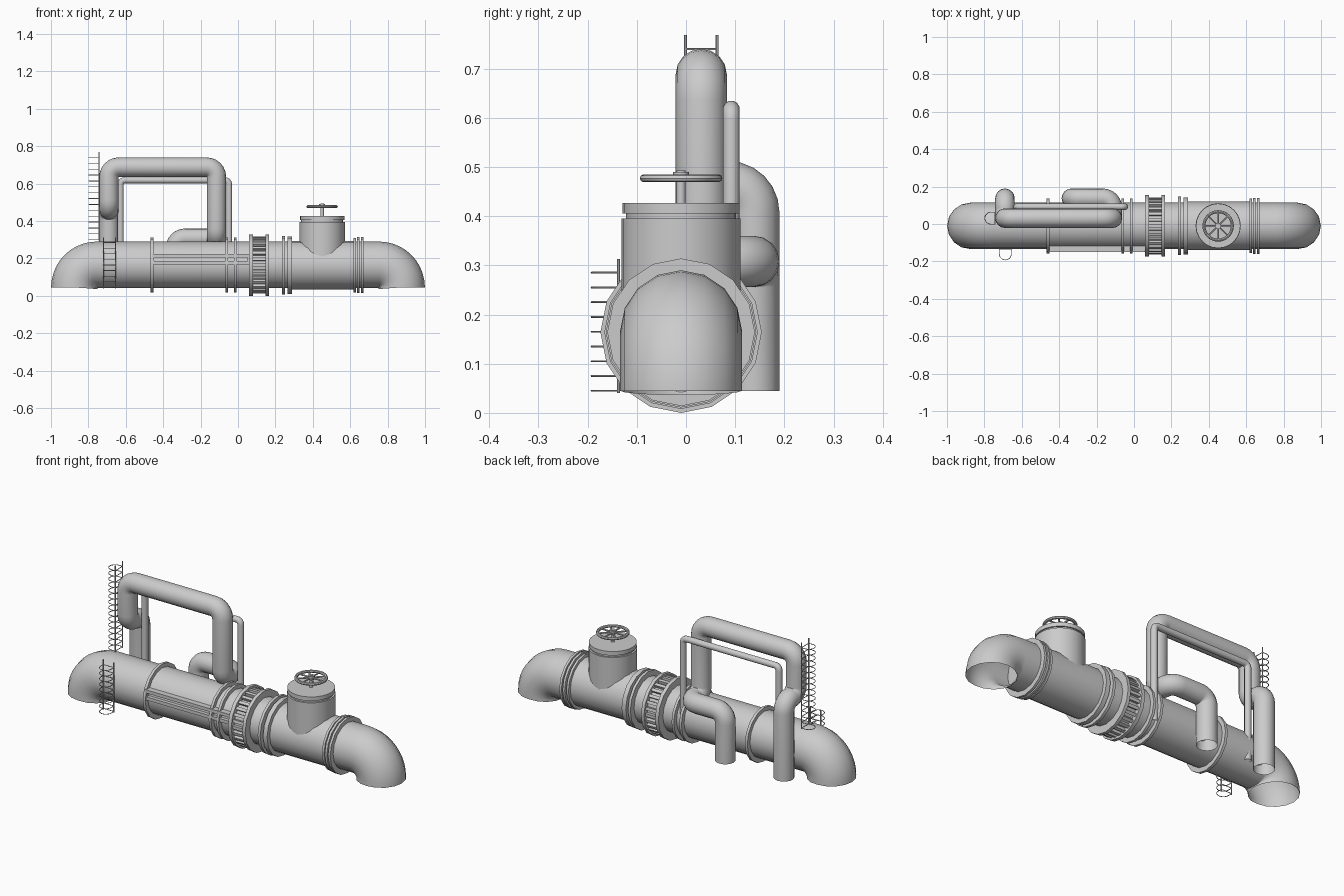
import bpy, bmesh, math
from mathutils import Vector, Matrix

if "Cube" in bpy.data.objects:
    bpy.data.objects.remove(bpy.data.objects["Cube"])

CY, CZ = -0.01, 0.164   # main pipe axis


def finish(name, bm, smooth=True):
    bmesh.ops.recalc_face_normals(bm, faces=bm.faces)
    me = bpy.data.meshes.new(name)
    bm.to_mesh(me)
    bm.free()
    ob = bpy.data.objects.new(name, me)
    bpy.context.collection.objects.link(ob)
    if smooth:
        bpy.ops.object.select_all(action='DESELECT')
        ob.select_set(True)
        bpy.context.view_layer.objects.active = ob
        bpy.ops.object.shade_smooth_by_angle(angle=math.radians(35))
    return ob


def rounded(points, r, steps=6):
    """Replace inner corners of a right-angled path by arcs."""
    p = [Vector(q) for q in points]
    out = [p[0]]
    for a, b, c in zip(p, p[1:], p[2:]):
        u, v = (a - b).normalized(), (c - b).normalized()
        centre = b + (u + v) * r
        for i in range(steps + 1):
            t = math.pi / 2 * i / steps
            out.append(centre - v * r * math.cos(t) - u * r * math.sin(t))
    out.append(p[-1])
    return [q for i, q in enumerate(out) if i == 0 or (q - out[i - 1]).length > 1e-4]


def sweep(bm, path, r, sides=16, cap=False):
    """Round tube along a path with parallel-transported rings."""
    path = [Vector(q) for q in path]
    n = len(path)
    tans = [(path[min(i + 1, n - 1)] - path[max(i - 1, 0)]).normalized() for i in range(n)]
    side = tans[0].orthogonal().normalized()
    rings = []
    for i, (q, t) in enumerate(zip(path, tans)):
        if i:
            side = tans[i - 1].rotation_difference(t) @ side
        up = t.cross(side)
        rings.append([bm.verts.new(q + r * (side * math.cos(a) + up * math.sin(a)))
                      for a in (2 * math.pi * k / sides for k in range(sides))])
    for a, b in zip(rings, rings[1:]):
        for k in range(sides):
            j = (k + 1) % sides
            bm.faces.new((a[k], a[j], b[j], b[k]))
    if cap:
        bm.faces.new(rings[0])
        bm.faces.new(rings[-1])


def tube(name, path, r, sides=16, cap=False):
    bm = bmesh.new()
    sweep(bm, path, r, sides, cap)
    return finish(name, bm)


def collar(name, x0, x1, r):
    return tube(name, [(x0, CY, CZ), (x1, CY, CZ)], r, 16, True)


def box(bm, lo, hi, rot=Matrix()):
    lo, hi = Vector(lo), Vector(hi)
    m = rot @ Matrix.Translation((lo + hi) / 2) @ Matrix.Diagonal((*(hi - lo), 1))
    bmesh.ops.create_cube(bm, size=1, matrix=m)


# Main pipe with a downturned elbow at each end
tube("main_pipe", rounded([(-0.875, CY, 0.045), (-0.875, CY, 0.166),
                           (0.875, CY, 0.166), (0.875, CY, 0.045)], 0.1205, 10), 0.124)
collar("valve_section", 0.29, 0.62, 0.130)

# Collars along the pipe
for i, (x0, x1, r) in enumerate([(-0.467, -0.452, 0.147), (-0.068, -0.054, 0.147),
                                 (-0.022, -0.008, 0.147), (0.235, 0.250, 0.156),
                                 (0.265, 0.290, 0.153), (0.617, 0.630, 0.146),
                                 (0.637, 0.650, 0.150), (0.657, 0.670, 0.150)]):
    collar(f"pipe_collar_{i + 1}", x0, x1, r)

# Ribbed coupling
collar("coupling_flange_left", 0.06, 0.08, 0.164)
collar("coupling_flange_right", 0.147, 0.165, 0.164)
collar("coupling_drum", 0.08, 0.147, 0.137)
bm = bmesh.new()
for k in range(28):
    m = Matrix.Translation((0, CY, CZ)) @ Matrix.Rotation(2 * math.pi * k / 28, 4, 'X')
    box(bm, (0.08, -0.008, 0.125), (0.147, 0.008, 0.152), m)
finish("coupling_ribs", bm, False)

# Rail frame on the front of the pipe
bm = bmesh.new()
for z in (0.176, 0.214):
    box(bm, (-0.46, -0.15, z - 0.009), (0.058, -0.115, z + 0.009))
for x in (-0.456, 0.05):
    box(bm, (x, -0.148, 0.18), (x + 0.008, -0.115, 0.21))
finish("front_rails", bm, False)

# Valve housing, neck and lid
VX = 0.45
for name, z0, z1, r in [("valve_housing", 0.17, 0.395, 0.121), ("valve_neck", 0.39, 0.41, 0.112),
                        ("valve_lid", 0.405, 0.427, 0.119), ("valve_stem", 0.42, 0.493, 0.009),
                        ("wheel_hub", 0.47, 0.49, 0.016)]:
    tube(name, [(VX, CY, z0), (VX, CY, z1)], r, 24, True)

# Handwheel: torus rim and spokes
bpy.ops.mesh.primitive_torus_add(major_segments=32, minor_segments=8, major_radius=0.076,
                                 minor_radius=0.008, location=(VX, CY, 0.477))
bpy.context.object.name = "handwheel_rim"
bpy.ops.object.shade_smooth_by_angle()
bm = bmesh.new()
for k in range(8):
    a = math.pi * k / 4
    d = Vector((math.cos(a), math.sin(a), 0))
    c = Vector((VX, CY, 0.478))
    sweep(bm, [c + d * 0.01, c + d * 0.074], 0.0045, 6)
finish("handwheel_spokes", bm)

# Large bypass pipe, one continuous run
tube("bypass_pipe", rounded([(-0.69, 0.138, 0.045), (-0.69, 0.138, 0.46), (-0.69, 0.031, 0.46),
                             (-0.69, 0.031, 0.688), (-0.115, 0.031, 0.688), (-0.115, 0.031, 0.308),
                             (-0.115, 0.138, 0.308), (-0.335, 0.138, 0.308),
                             (-0.335, 0.138, 0.045)], 0.0525), 0.052)

# Thin pipe loop behind it
tube("thin_pipe", rounded([(-0.628, 0.092, 0.09), (-0.628, 0.092, 0.618),
                           (-0.048, 0.092, 0.618), (-0.048, 0.092, 0.09)], 0.022), 0.017, 12)


def ladder(name, x, y, turn, z0, z1, rungs):
    """Two posts with half-round cage hoops; local -y is the bulging side."""
    m = Matrix.Translation((x, y, 0)) @ Matrix.Rotation(turn, 4, 'Z')
    w = 0.032
    bm = bmesh.new()
    for s in (-w, w):
        sweep(bm, [m @ Vector((s, 0, z)) for z in (z0 - 0.005, z1 + 0.028)], 0.003, 6, True)
    for i in range(rungs):
        z = z0 + (z1 - z0) * i / (rungs - 1)
        arc = [(w * math.cos(t), -0.023 - w * math.sin(t), z)
               for t in (math.pi * k / 10 for k in range(11))]
        sweep(bm, [m @ Vector(p) for p in [(w, 0, z)] + arc + [(-w, 0, z)]], 0.002, 5)
        sweep(bm, [m @ Vector((s, 0, z)) for s in (-w, w)], 0.002, 5)
    finish(name, bm)


# Caged ladders
ladder("upper_ladder", -0.743, 0.031, -math.pi / 2, 0.30, 0.74, 15)
ladder("lower_ladder", -0.688, -0.137, 0, 0.045, 0.285, 9)
